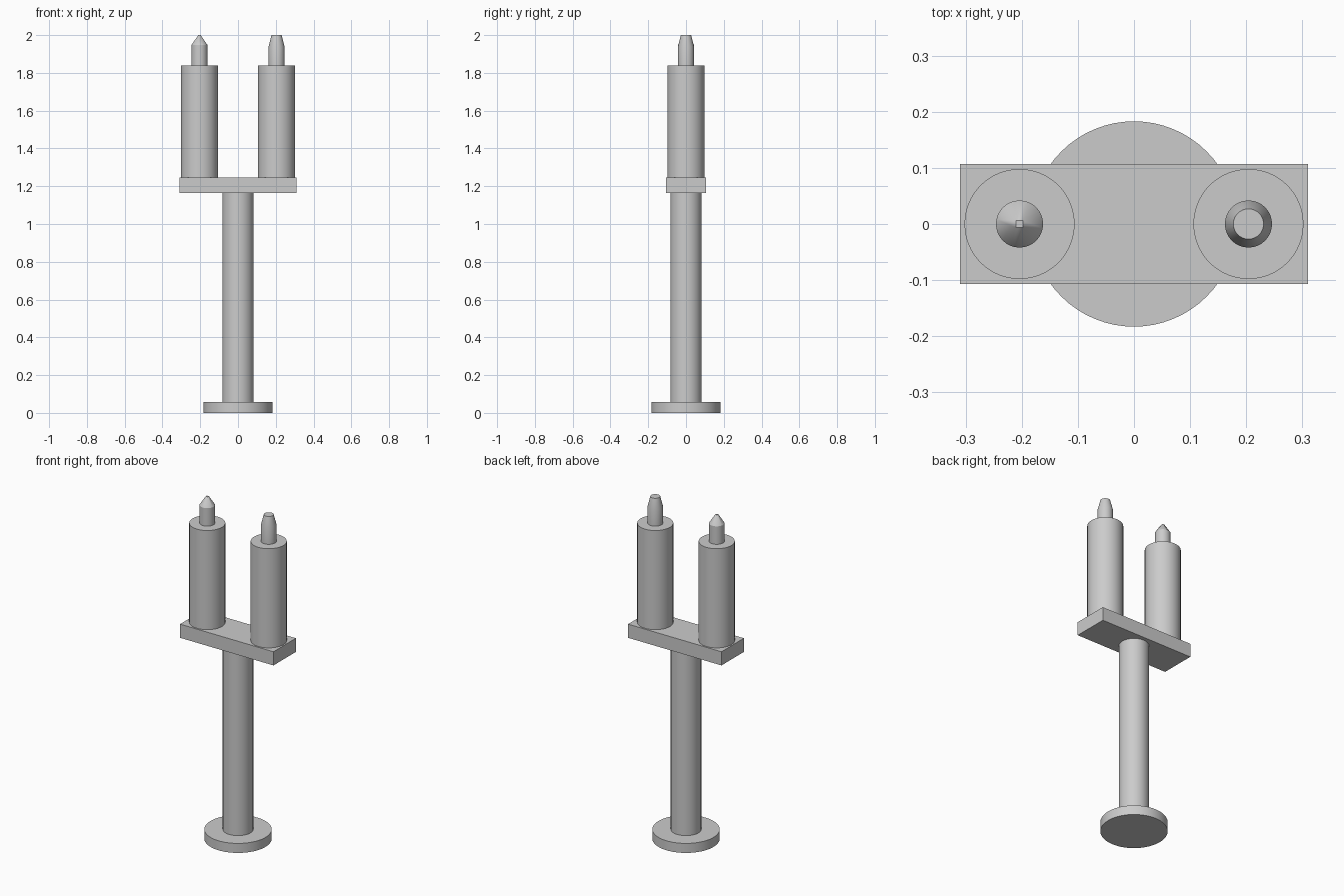
import bpy, bmesh, math

if "Cube" in bpy.data.objects:
    bpy.data.objects.remove(bpy.data.objects["Cube"])

SEG = 32


def finish(name, bm, smooth=True):
    bmesh.ops.remove_doubles(bm, verts=bm.verts[:], dist=0.0002)
    bmesh.ops.recalc_face_normals(bm, faces=bm.faces[:])
    me = bpy.data.meshes.new(name)
    bm.to_mesh(me)
    bm.free()
    ob = bpy.data.objects.new(name, me)
    bpy.context.collection.objects.link(ob)
    if smooth:
        bpy.ops.object.select_all(action='DESELECT')
        ob.select_set(True)
        bpy.context.view_layer.objects.active = ob
        bpy.ops.object.shade_smooth_by_angle(angle=math.radians(25))
    return ob


def turned(name, x, profile, square_top=False, seg=SEG):
    """Closed round part at x from a list of (radius, z), bottom to top."""
    bm = bmesh.new()
    rings = []
    for i, (r, z) in enumerate(profile):
        ring = []
        for k in range(seg):
            a = 2 * math.pi * k / seg
            if square_top and i == len(profile) - 1:
                # gather the last ring into four corners
                a = math.pi / 4 + math.pi / 2 * (k * 4 // seg)
            ring.append(bm.verts.new((x + r * math.cos(a), r * math.sin(a), z)))
        rings.append(ring)
    for lo, hi in zip(rings, rings[1:]):
        for k in range(seg):
            n = (k + 1) % seg
            bm.faces.new((lo[k], lo[n], hi[n], hi[k]))
    bm.faces.new(rings[0][::-1])
    bm.faces.new(rings[-1])
    return finish(name, bm)


# Foot disc and central post
turned("base_disc", 0, [(0.183, 0), (0.183, 0.057)], seg=64)
turned("post", 0, [(0.083, 0.057), (0.083, 1.163)])

# Cross plate
bm = bmesh.new()
bmesh.ops.create_cube(bm, size=1)
for v in bm.verts:
    v.co = (v.co.x * 0.62, v.co.y * 0.213, 1.204 + v.co.z * 0.082)
finish("cross_plate", bm, smooth=False)

# Twin barrels
for side, x in (("left", -0.204), ("right", 0.204)):
    turned(side + "_barrel", x, [(0.098, 1.245), (0.098, 1.84)], seg=64)

# Tips: pointed on the left, blunt on the right
turned("pointed_tip", -0.204, [(0.042, 1.84), (0.042, 1.948), (0.009, 2.0)], square_top=True)
turned("blunt_tip", 0.204, [(0.042, 1.84), (0.042, 1.94), (0.027, 2.0)])
